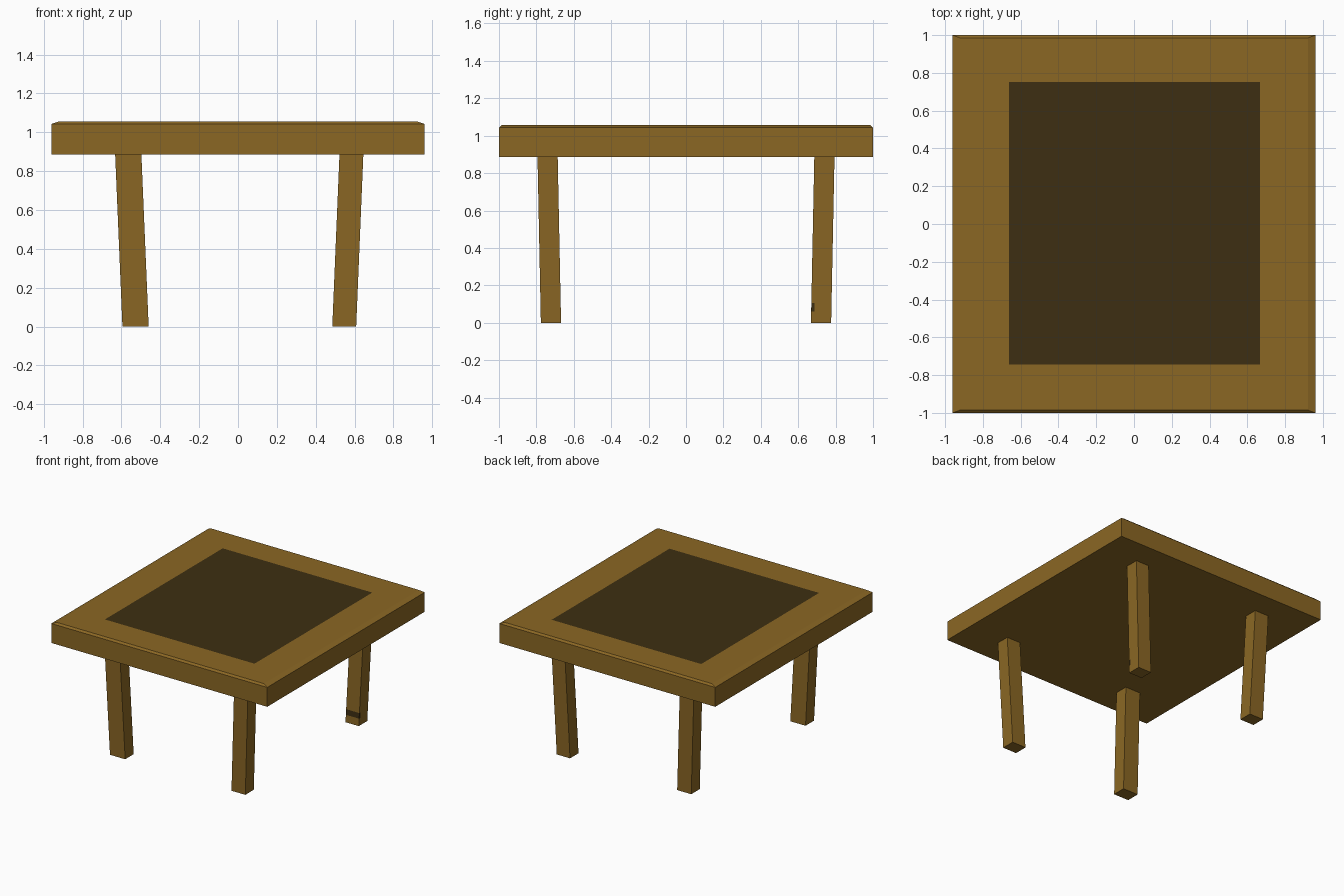
import bpy, bmesh

if "Cube" in bpy.data.objects:
    bpy.data.objects.remove(bpy.data.objects["Cube"])


def material(name, rgb):
    m = bpy.data.materials.new(name)
    m.diffuse_color = (*rgb, 1.0)
    m.use_nodes = True
    m.node_tree.nodes["Principled BSDF"].inputs["Base Color"].default_value = m.diffuse_color
    return m


BROWN = material("warm brown wood", (0.258, 0.136, 0.0176))
DARK = material("dark brown", (0.048, 0.028, 0.006))
UNDER = 0.887  # height of the table underside


def rect(bm, x0, x1, y0, y1, z):
    return [bm.verts.new(p) for p in
            ((x0, y0, z), (x1, y0, z), (x1, y1, z), (x0, y1, z))]


def bridge(bm, low, high):
    for i in range(4):
        j = (i + 1) % 4
        bm.faces.new((low[i], low[j], high[j], high[i]))


def loft(bm, rings):
    bm.faces.new(rings[0][::-1])
    for low, high in zip(rings, rings[1:]):
        bridge(bm, low, high)
    return bm.faces.new(rings[-1])


def finish(bm, name):
    mesh = bpy.data.meshes.new(name)
    bm.normal_update()
    bm.to_mesh(mesh)
    bm.free()
    mesh.materials.append(BROWN)
    mesh.materials.append(DARK)
    obj = bpy.data.objects.new(name, mesh)
    bpy.context.collection.objects.link(obj)


def cut(bm, co, no):
    bmesh.ops.bisect_plane(bm, geom=bm.verts[:] + bm.edges[:] + bm.faces[:],
                           plane_co=co, plane_no=no)


# Table top: slab with a shallow bevelled upper rim and a dark centre panel
bm = bmesh.new()
rings = [rect(bm, -0.96, 0.96, -1, 1, UNDER),
         rect(bm, -0.96, 0.96, -1, 1, 1.043),
         rect(bm, -0.92, 0.92, -0.985, 0.985, 1.057),
         rect(bm, -0.663, 0.667, -0.743, 0.753, 1.057)]
loft(bm, rings).material_index = 1
finish(bm, "table_top")

# Legs: tapered lean inwards; (x centre top, x centre bottom, x width, y side)
LEGS = {"front_left_leg": (-0.565, -0.5275, 0.135, -1),
        "front_right_leg": (0.584, 0.547, 0.123, -1),
        "back_left_leg": (-0.565, -0.5275, 0.125, 1),
        "back_right_leg": (0.584, 0.547, 0.118, 1)}

for name, (xt, xb, w, side) in LEGS.items():
    bm = bmesh.new()
    yb, yt, d = side * 0.722, side * 0.74, 0.054
    loft(bm, [rect(bm, xb - w / 2, xb + w / 2, yb - d, yb + d, 0),
              rect(bm, xt - w / 2, xt + w / 2, yt - d, yt + d, UNDER)])
    if name == "back_right_leg":
        # Dark mark on the front of this leg, wrapping round its outer edge
        for z in (0.06, 0.105):
            cut(bm, (0, 0, z), (0, 0, 1))
        cut(bm, (0, 0.686, 0), (0, 1, 0))
        bm.normal_update()
        for f in bm.faces:
            c = f.calc_center_median()
            front = f.normal.y < -0.9
            edge = f.normal.x > 0.9 and c.y < 0.686
            if 0.06 < c.z < 0.105 and (front or edge):
                f.material_index = 1
    finish(bm, name)
